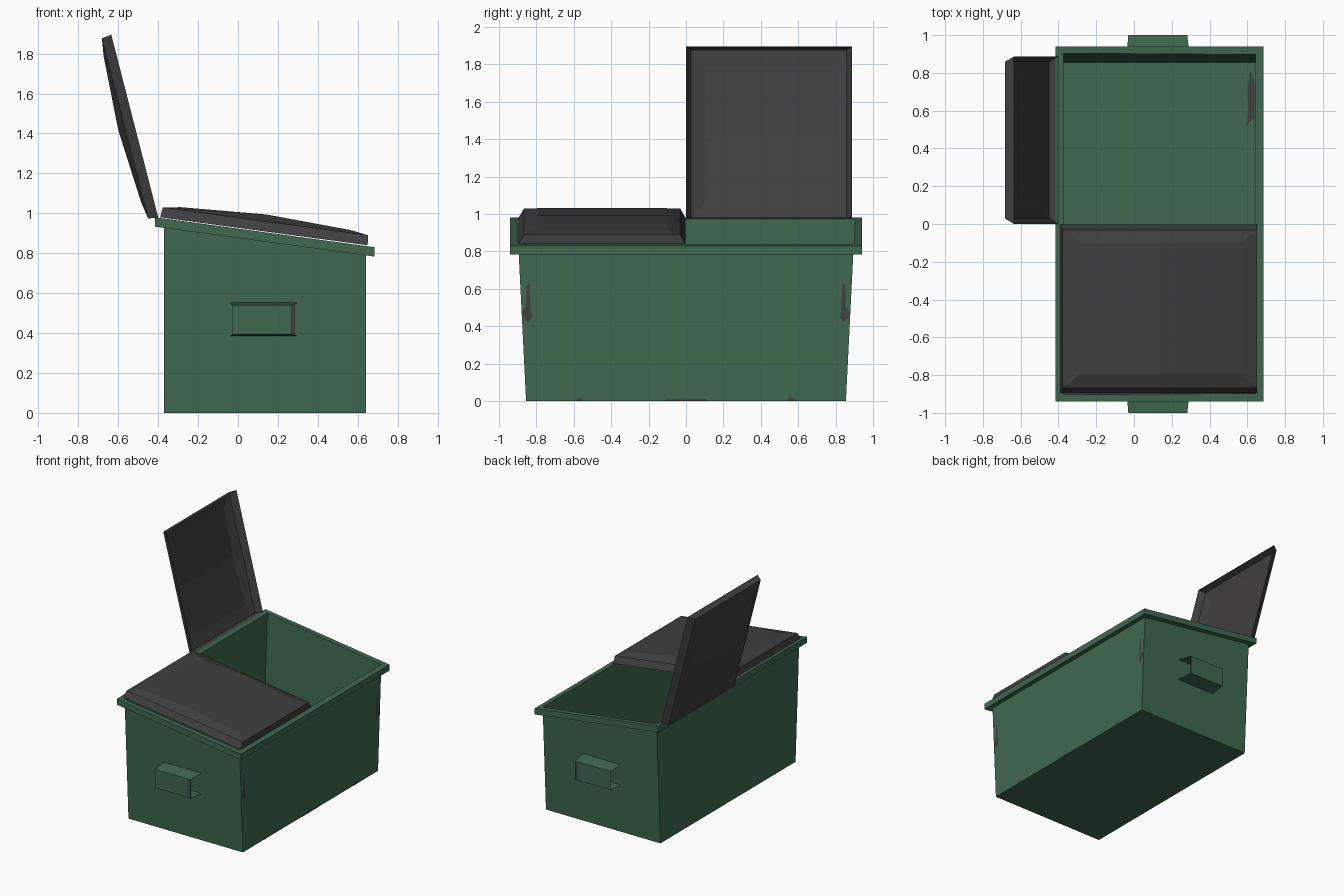
import bpy, bmesh
from mathutils import Vector

if "Cube" in bpy.data.objects:
    bpy.data.objects.remove(bpy.data.objects["Cube"])


def material(name, rgb):
    m = bpy.data.materials.new(name)
    m.diffuse_color = (*rgb, 1)
    m.use_nodes = True
    m.node_tree.nodes["Principled BSDF"].inputs["Base Color"].default_value = m.diffuse_color
    return m


GREEN = material("green paint", (0.050, 0.142, 0.080))
GREY = material("dark grey plastic", (0.052, 0.050, 0.050))


def build(name, verts, faces, mats, tidy=True):
    me = bpy.data.meshes.new(name)
    me.from_pydata(verts, [], faces)
    for m in mats:
        me.materials.append(m)
    if tidy:
        bm = bmesh.new()
        bm.from_mesh(me)
        bmesh.ops.recalc_face_normals(bm, faces=bm.faces)
        bm.to_mesh(me)
        bm.free()
    ob = bpy.data.objects.new(name, me)
    bpy.context.collection.objects.link(ob)
    return ob


def bands(n_rings, size=4):
    """Quads joining successive closed rings."""
    return [(r * size + i, r * size + (i + 1) % size,
             (r + 1) * size + (i + 1) % size, (r + 1) * size + i)
            for r in range(n_rings - 1) for i in range(size)]


def slope(x):
    """Height of the sloping rim top."""
    return 0.98 - 0.15 * (x + 0.415) / 1.1


def wall_y(z):
    return 0.855 + 0.05 * z


X0, X1 = -0.372, 0.642


def ring(x0, x1, grow, drop):
    out = []
    for x, s in ((x0, -1), (x1, -1), (x1, 1), (x0, 1)):
        z = slope(x) - drop
        y = 0.94 if grow else wall_y(z)
        out.append((x, s * y, z))
    return out


# Bin body: thin open box with flared ends
base = [(x, s * 0.855, 0) for x, s in ((X0, -1), (X1, -1), (X1, 1), (X0, 1))]
build("bin_body", base + ring(X0, X1, False, 0), bands(2) + [(3, 2, 1, 0)], [GREEN])

# Rim band around the sloping opening
rim = (ring(X0, X1, False, 0) + ring(-0.415, 0.685, True, 0)
       + ring(-0.415, 0.685, True, 0.047) + ring(X0, X1, False, 0.047))
build("rim", rim, bands(4), [GREEN])

# Lifting pockets: open channels on both ends, with a worn strip
for s, label in ((-1, "front"), (1, "rear")):
    verts = []
    for t in (0, 0.94, 1):
        for y, z, a, b in ((wall_y(0.55), 0.552, -0.04, 0.295), (1.0, 0.54, -0.03, 0.282),
                           (1.0, 0.392, -0.03, 0.282), (wall_y(0.385), 0.385, -0.04, 0.295)):
            verts.append((a + (b - a) * t, s * y, z))
    faces = [(c * 4 + k, c * 4 + k + 1, c * 4 + k + 5, c * 4 + k + 4)
             for c in range(2) for k in range(3)]
    pocket = build(label + "_lifting_pocket", verts, faces, [GREEN, GREY])
    for p in pocket.data.polygons:
        if abs(p.center.y) > 0.99 and p.center.x > 0.262:
            p.material_index = 1


def lid(name, hinge, tip, y0, y1):
    """Hollow crowned lid; u runs from hinge to tip, v is the raised side."""
    u = Vector((tip[0] - hinge[0], tip[1] - hinge[1]))
    length = u.length
    u.normalize()
    v = Vector((-u.y, u.x))
    verts = []
    # rings: skirt foot, skirt top, crown edge (each with a middle pair)
    for end, side, h_end, h_mid in ((0, 0, 0, 0), (0.006, 0.028, 0.05, 0.05),
                                    (0.095, 0.1, 0.064, 0.085)):
        for f, y in ((0, y0), (0.5, y0), (1, y0), (1, y1), (0.5, y1), (0, y1)):
            a = end + f * (length - 2 * end)
            p = Vector(hinge) + u * a + v * (h_mid if f == 0.5 else h_end)
            verts.append((p.x, y + side if y == y0 else y - side, p.y))
    return build(name, verts, bands(3, 6) + [(12, 13, 16, 17), (13, 14, 15, 16)], [GREY])


lid("closed_lid", (-0.39, 0.98), (0.65, 0.84), -0.895, -0.003)
lid("open_lid", (-0.40, 0.98), (-0.635, 1.895), 0.0, 0.887)


# Worn paint patches: flat plates on the long side and on the floor
def patch(name, pts):
    build(name, pts, [tuple(range(len(pts)))], [GREY], tidy=False)


corner = [(0.83, 0.50), (0.825, 0.45), (0.84, 0.42), (0.872, 0.45), (0.872, 0.48),
          (0.852, 0.51), (0.852, 0.62), (0.838, 0.63)]
for s, label in ((1, "rear"), (-1, "front")):
    pts = [(X1 + 0.002, s * y, z) for y, z in corner]
    # order so that the plate faces outwards
    patch(label + "_corner_wear", pts if s > 0 else pts[::-1])
for i, (a, b, h) in enumerate(((-0.59, -0.55, 0.018), (-0.12, 0.12, 0.010), (0.54, 0.59, 0.018))):
    patch(f"bottom_edge_wear_{i + 1}",
          [(X1 + 0.002, a, 0), (X1 + 0.002, b, 0), (X1 + 0.002, b - 0.01, h), (X1 + 0.002, a + 0.01, h)])
patch("floor_wear", [(x, y, 0.004) for x, y in ((0.595, 0.51), (0.61, 0.54), (0.638, 0.56),
                                               (0.638, 0.76), (0.615, 0.81), (0.60, 0.70), (0.605, 0.6))])
